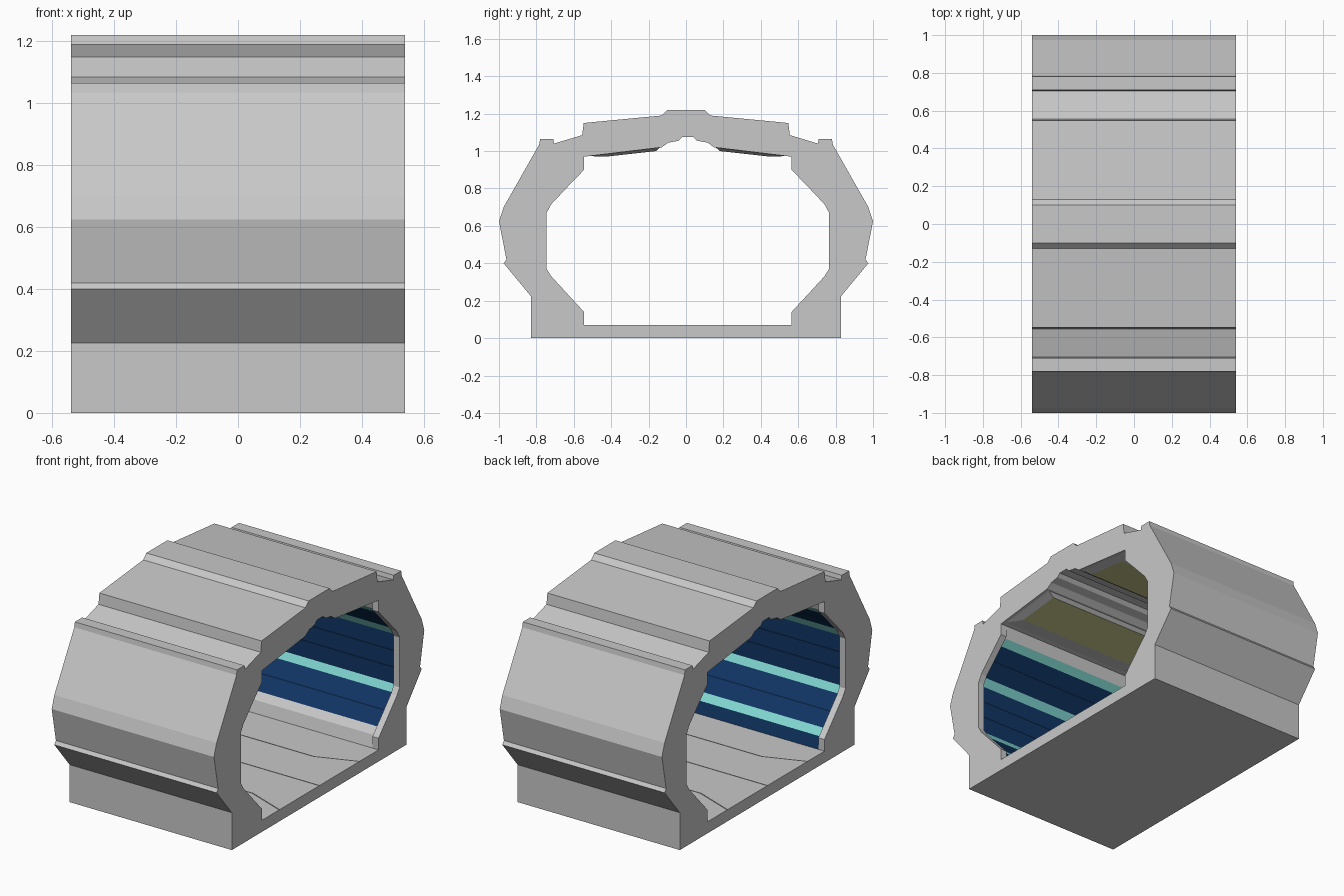
import bpy, bmesh

if "Cube" in bpy.data.objects:
    bpy.data.objects.remove(bpy.data.objects["Cube"], do_unlink=True)


def material(name, r, g, b):
    m = bpy.data.materials.new(name)
    m.use_nodes = True
    m.diffuse_color = (r, g, b, 1)
    m.node_tree.nodes["Principled BSDF"].inputs["Base Color"].default_value = (r, g, b, 1)
    return m


GREY, NAVY, SEAM, TEAL, YELLOW, DARK = range(6)
MATS = [
    material("light grey", 0.58, 0.58, 0.58),
    material("navy blue", 0.005, 0.035, 0.125),
    material("dark navy", 0.003, 0.015, 0.05),
    material("teal", 0.22, 0.68, 0.64),
    material("pale yellow", 0.6, 0.6, 0.27),
    material("dark grey", 0.09, 0.09, 0.09),
]
END, RIB, SHIFT = 0.54, 0.50, 0.01   # hull end, inner side of end frame, opening offset


def finish(bm, name):
    bmesh.ops.recalc_face_normals(bm, faces=bm.faces)
    mesh = bpy.data.meshes.new(name)
    bm.to_mesh(mesh)
    bm.free()
    for m in MATS:
        mesh.materials.append(m)
    obj = bpy.data.objects.new(name, mesh)
    bpy.context.collection.objects.link(obj)
    return obj


def loop(bm, x, points):
    return [bm.verts.new((x, y, z)) for y, z in points]


def bridge(bm, a, b, mats=None):
    n = len(a)
    for i in range(n):
        j = (i + 1) % n
        f = bm.faces.new((a[i], a[j], b[j], b[i]))
        f.material_index = mats[i] if mats else GREY


def ring_edges(bm, verts):
    return [bm.edges.get((v, verts[(i + 1) % len(verts)])) for i, v in enumerate(verts)]


# Outer hull cross-section, one half
hull_half = [(0.83, 0), (0.83, 0.225), (0.975, 0.40), (0.96, 0.42), (1.0, 0.625),
             (0.975, 0.70), (0.785, 1.035), (0.78, 1.065), (0.71, 1.065), (0.705, 1.04),
             (0.555, 1.085), (0.547, 1.15), (0.13, 1.19), (0.10, 1.22)]
hull = hull_half + [(-y, z) for y, z in reversed(hull_half)]

# Inner wall corners and the colour of the panel above each
wall = [(0.555, 0.07, GREY), (0.555, 0.14, TEAL), (0.59, 0.178, NAVY), (0.655, 0.248, SEAM),
        (0.66, 0.254, NAVY), (0.73, 0.33, TEAL), (0.755, 0.37, NAVY), (0.755, 0.465, SEAM),
        (0.755, 0.475, NAVY), (0.755, 0.565, SEAM), (0.755, 0.575, NAVY), (0.755, 0.67, TEAL),
        (0.73, 0.716, NAVY), (0.66, 0.79, SEAM), (0.655, 0.796, NAVY), (0.59, 0.863, TEAL),
        (0.555, 0.90, GREY), (0.555, 0.97, GREY)]
ridge = [(0.14, 1.02), (0.105, 1.045), (0.05, 1.055), (0.03, 1.075)]


def opening(recess):
    half = []
    for i, (y, z, _) in enumerate(wall):
        half.append((y + (recess if 0 < i < len(wall) - 1 else 0), z))
    half += ridge
    return ([(y + SHIFT, z) for y, z in half]
            + [(SHIFT - y, z) for y, z in reversed(half)])


panel = [m for _, _, m in wall[:-1]]
back = [GREY, GREY] + panel[2:]
front = [NAVY] + panel[1:]
ceiling = [GREY] * (2 * len(ridge) + 1)
lining = back + ceiling + front[::-1] + [GREY]

# Hull with end frames and recessed, coloured wall lining
bm = bmesh.new()
outer = {s: loop(bm, s * END, hull) for s in (-1, 1)}
mouth = {s: loop(bm, s * END, opening(0)) for s in (-1, 1)}
jamb = {s: loop(bm, s * RIB, opening(0)) for s in (-1, 1)}
inner = {s: loop(bm, s * RIB, opening(0.02)) for s in (-1, 1)}
bridge(bm, outer[-1], outer[1])
bridge(bm, inner[-1], inner[1], lining)
for s in (-1, 1):
    bridge(bm, mouth[s], jamb[s])
    bridge(bm, jamb[s], inner[s])
    bmesh.ops.triangle_fill(bm, use_beauty=True, use_dissolve=False,
                            edges=ring_edges(bm, outer[s]) + ring_edges(bm, mouth[s]))
bmesh.ops.remove_doubles(bm, verts=bm.verts, dist=0.0005)
bmesh.ops.dissolve_degenerate(bm, edges=bm.edges, dist=0.0001)
finish(bm, "corridor_hull")

# Tapered ceiling light boxes with yellow diffusers
for side, name in ((-1, "front_ceiling_light"), (1, "back_ceiling_light")):
    bm = bmesh.new()

    def rect(x, near, far):
        return [bm.verts.new((sx * x, SHIFT + side * y, z))
                for sx, (y, z) in ((-1, near), (1, near), (1, far), (-1, far))]

    top = rect(END - 0.005, (0.145, 1.024), (0.55, 0.974))
    low = rect(0.47, (0.17, 1.0), (0.44, 0.97))
    bridge(bm, top, low)
    bm.faces.new(top)
    diffuser = bm.faces.new(low)
    bmesh.ops.inset_individual(bm, faces=[diffuser], thickness=0.015)
    diffuser.material_index = YELLOW
    finish(bm, name)

# Floor seams: a straight centre line and two that flare at the ends
for name, mid, end in (("floor_seam_centre", 0, 0),
                       ("floor_seam_front", -0.29, -0.38), ("floor_seam_back", 0.29, 0.38)):
    bm = bmesh.new()
    path = [(-END, end), (-0.3, mid), (0.3, mid), (END, end)]
    rows = [[bm.verts.new((x, y + w, 0.0715)) for w in (-0.006, 0.006)] for x, y in path]
    for a, b in zip(rows, rows[1:]):
        f = bm.faces.new((a[0], b[0], b[1], a[1]))
        f.material_index = DARK
    finish(bm, name)
